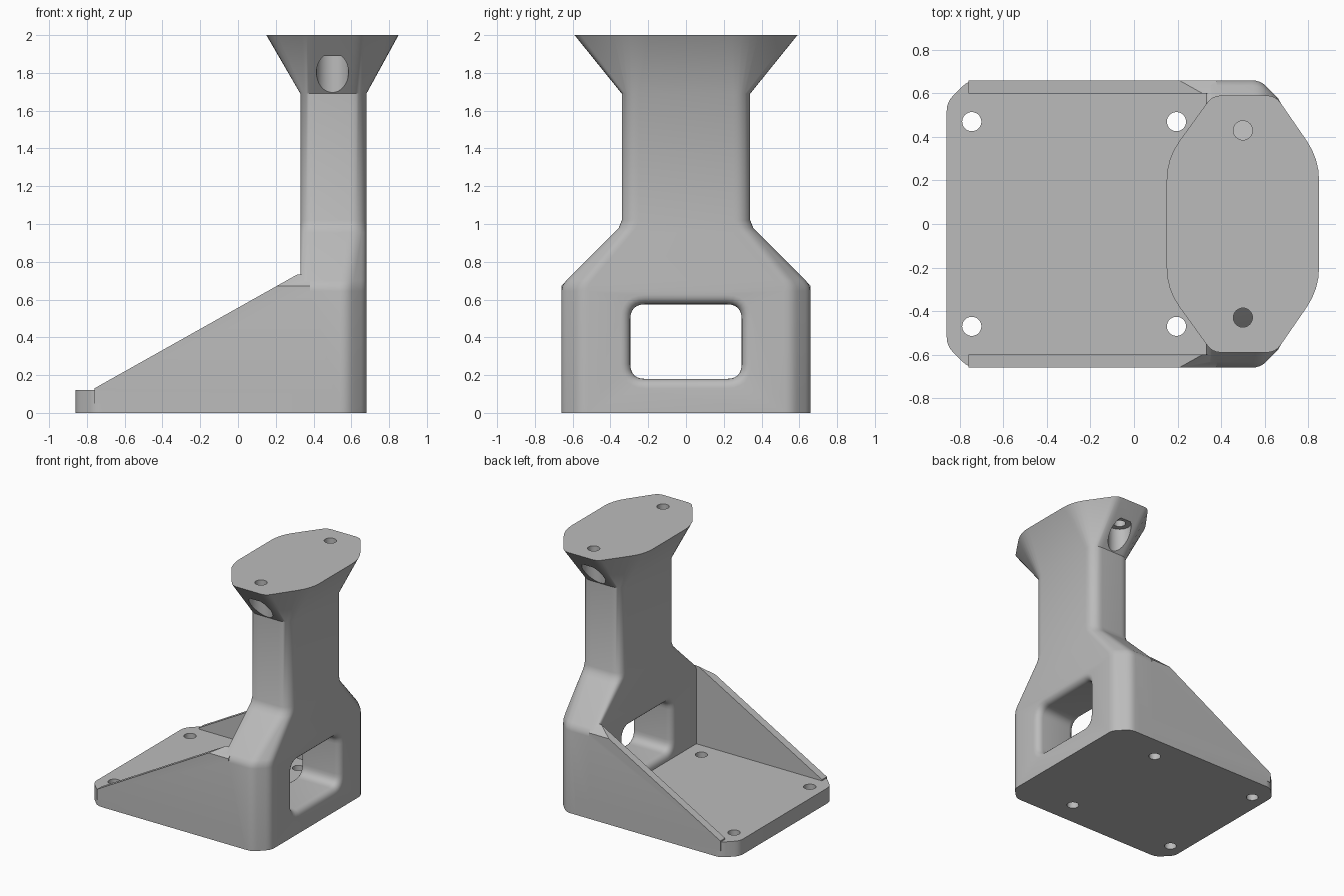
import bpy, bmesh, math
from mathutils import Vector

cube = bpy.data.objects.get("Cube")
if cube:
    bpy.data.objects.remove(cube)

grey = bpy.data.materials.new("plain grey")
grey.use_nodes = True
colour = (0.5, 0.5, 0.5, 1)
grey.diffuse_color = colour
grey.node_tree.nodes["Principled BSDF"].inputs["Base Color"].default_value = colour


def make(name, bm):
    bmesh.ops.recalc_face_normals(bm, faces=bm.faces)
    mesh = bpy.data.meshes.new(name)
    bm.to_mesh(mesh)
    bm.free()
    mesh.materials.append(grey)
    ob = bpy.data.objects.new(name, mesh)
    bpy.context.collection.objects.link(ob)
    return ob


def rounded(corners, radii, steps=4):
    """Round each corner of a 2D outline with a short curve."""
    pts = [Vector(c) for c in corners]
    out = []
    for i, p in enumerate(pts):
        before, after = pts[i - 1], pts[(i + 1) % len(pts)]
        r = radii[i] if isinstance(radii, list) else radii
        a = p + (before - p).normalized() * min(r, (before - p).length * 0.45)
        b = p + (after - p).normalized() * min(r, (after - p).length * 0.45)
        for k in range(steps + 1):
            t = k / steps
            out.append(a * (1 - t) ** 2 + p * 2 * t * (1 - t) + b * t * t)
    return out


def loft(name, rings):
    """Skin a stack of equal-length 3D rings and cap both ends."""
    bm = bmesh.new()
    rows = [[bm.verts.new(p) for p in ring] for ring in rings]
    n = len(rows[0])
    for low, high in zip(rows, rows[1:]):
        for i in range(n):
            j = (i + 1) % n
            bm.faces.new((low[i], low[j], high[j], high[i]))
    bm.faces.new(rows[0][::-1])
    bm.faces.new(rows[-1])
    return make(name, bm)


def cylinder(name, x, y, r, z0, z1):
    ring = [(x + r * math.cos(a * math.tau / 32), y + r * math.sin(a * math.tau / 32))
            for a in range(32)]
    return loft(name, [[(px, py, z) for px, py in ring] for z in (z0, z1)])


def combine(body, tool, operation):
    mod = body.modifiers.new(operation, "BOOLEAN")
    mod.operation, mod.solver, mod.object = operation, "EXACT", tool
    bpy.context.view_layer.objects.active = body
    bpy.ops.object.modifier_apply(modifier=mod.name)
    bpy.data.objects.remove(tool)


BACK, FRONT, SIDE, NECK = 0.68, 0.33, 0.66, 0.34


# Upright: wide foot, sloping shoulders, column and flared head
def upright_ring(z, w):
    t = (w - NECK) / (SIDE - NECK)
    c = 0.05 + 0.05 * t
    f = 0.04 - 0.03 * t
    outline = [(FRONT + f, -w), (BACK - c, -w), (BACK, c - w), (BACK, w - c),
               (BACK - c, w), (FRONT + f, w), (FRONT, w - f), (FRONT, f - w)]
    return [(p.x, p.y, z) for p in rounded(outline, 0.04)]


levels = [(0, SIDE), (0.645, SIDE), (0.675, 0.653), (0.7, 0.635), (0.955, 0.38),
          (0.98, 0.356), (1.02, NECK), (1.69, NECK)]
rings = [upright_ring(z, w) for z, w in levels]
head = [(0.36, -0.59), (0.65, -0.59), (0.85, -0.3), (0.85, 0.3),
        (0.65, 0.59), (0.36, 0.59), (0.15, 0.3), (0.15, -0.3)]
soft = [0.04, 0.04, 0.1, 0.1, 0.04, 0.04, 0.1, 0.1]
rings.append([(p.x, p.y, 2.0) for p in rounded(head, soft)])
body = loft("stand_body", rings)

# Base plate with cut front corners
plate = [(0.5, -SIDE), (0.5, SIDE), (-0.76, SIDE), (-0.86, 0.56), (-0.86, -0.56), (-0.76, -SIDE)]
outline = rounded(plate, [0.001, 0.001, 0.04, 0.04, 0.04, 0.04])
combine(body, loft("base_plate", [[(p.x, p.y, z) for p in outline] for z in (0, 0.12)]), "UNION")

# Sloping side walls, trimmed to the shoulder slope
for side in (-1, 1):
    profile = [(-0.76, 0.05), (0.38, 0.05), (0.38, 0.77), (-0.76, 0.13)]
    wall = loft("side_wall", [[(x, side * y, z) for x, z in profile] for y in (0.6, SIDE)])
    bm = bmesh.new()
    bm.from_mesh(wall.data)
    cut = bmesh.ops.bisect_plane(bm, geom=bm.verts[:] + bm.edges[:] + bm.faces[:],
                                 plane_co=(0, side * SIDE, 0.673), plane_no=(0, side, 1),
                                 clear_outer=True)
    edges = [e for e in cut["geom_cut"] if isinstance(e, bmesh.types.BMEdge)]
    bmesh.ops.holes_fill(bm, edges=edges)
    bmesh.ops.recalc_face_normals(bm, faces=bm.faces)
    bm.to_mesh(wall.data)
    bm.free()
    combine(body, wall, "UNION")


# Window with flared, rounded rims
def window_ring(x, grow):
    w, low, high = 0.295 + grow, 0.18 - grow, 0.575 + grow
    return [(x, p.x, p.y) for p in
            rounded([(-w, low), (w, low), (w, high), (-w, high)], 0.08 + grow, 6)]


r = 0.05
flare = [(r * math.sin(a * math.pi / 10), r * (1 - math.cos(a * math.pi / 10))) for a in range(6)]
back_rim = [(BACK - r + dx, grow) for dx, grow in flare]
front_rim = [(FRONT + r - dx, grow) for dx, grow in reversed(flare)]
section = [(FRONT - 0.05, r)] + front_rim + back_rim + [(BACK + 0.05, r)]
combine(body, loft("window_cutter", [window_ring(x, g) for x, g in section]), "DIFFERENCE")

# Screw holes in the plate and head, with counterbores under the head
for y in (-0.47, 0.47):
    for x in (-0.745, 0.195):
        combine(body, cylinder("plate_hole", x, y, 0.044, -0.1, 0.2), "DIFFERENCE")
for y in (-0.43, 0.43):
    combine(body, cylinder("counterbore", 0.5, y, 0.085, 1.3, 1.89), "DIFFERENCE")
    combine(body, cylinder("head_hole", 0.5, y, 0.044, 1.5, 2.1), "DIFFERENCE")

# Soft shading with crisp edges
bpy.ops.object.select_all(action="DESELECT")
body.select_set(True)
bpy.context.view_layer.objects.active = body
bpy.ops.object.shade_smooth_by_angle(angle=math.radians(32))
